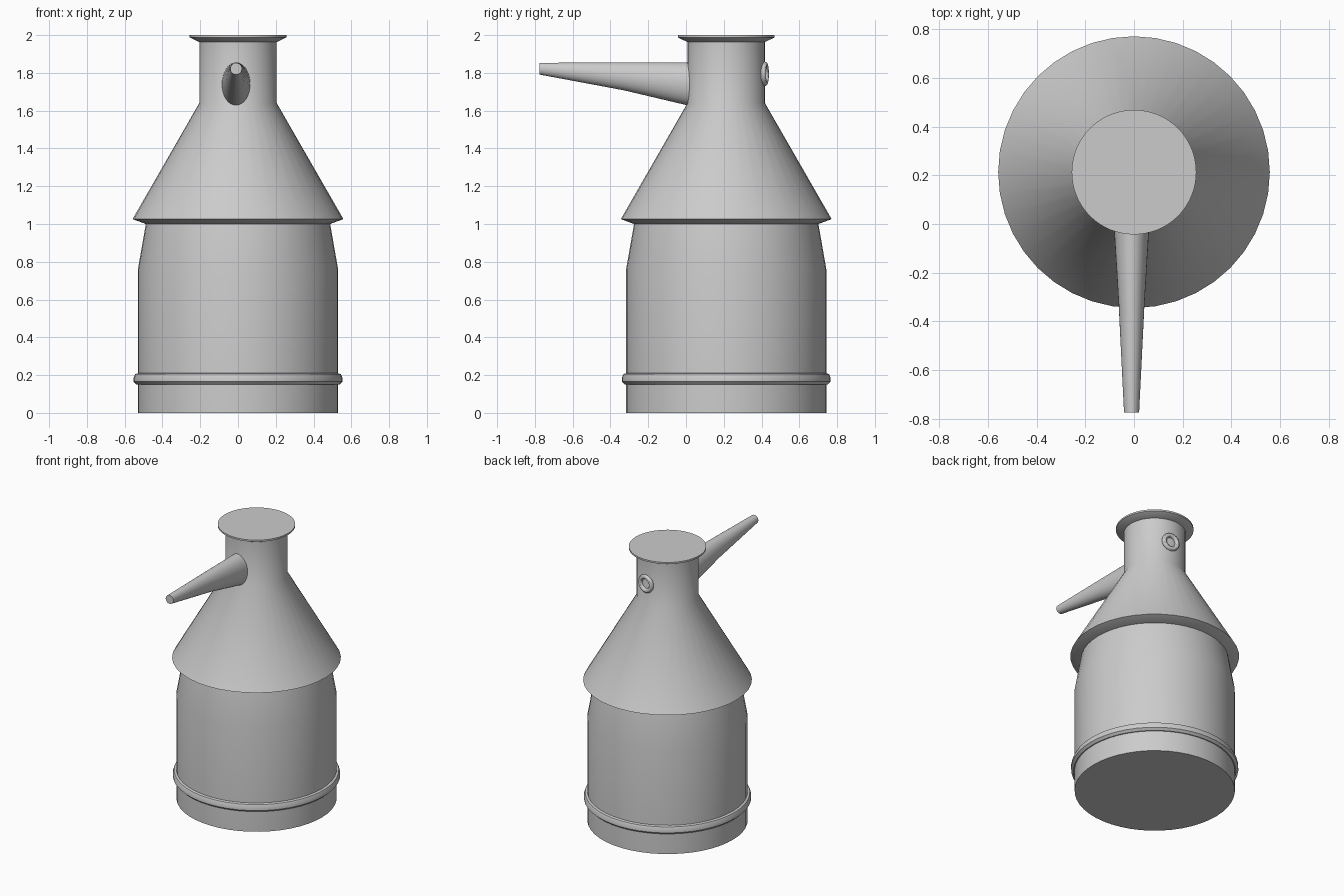
import bpy
import bmesh
import math
from mathutils import Matrix, Vector

cube = bpy.data.objects.get("Cube")
if cube:
    bpy.data.objects.remove(cube, do_unlink=True)

AXIS = Vector((0, 0.213, 0))   # centre line of the can

steel = bpy.data.materials.new("dull_steel")
steel.use_nodes = True
COLOUR = (0.6, 0.6, 0.6, 1)
steel.diffuse_color = COLOUR
steel.node_tree.nodes["Principled BSDF"].inputs["Base Color"].default_value = COLOUR


def loft(name, rings, close_loop=False):
    """Skin a list of vertex rings; cap the ends unless the rings form a loop."""
    bm = bmesh.new()
    rows = [[bm.verts.new(p) for p in ring] for ring in rings]
    pairs = list(zip(rows, rows[1:]))
    if close_loop:
        pairs.append((rows[-1], rows[0]))
    else:
        bm.faces.new(rows[0])
        bm.faces.new(rows[-1])
    for a, b in pairs:
        n = len(a)
        for i in range(n):
            j = (i + 1) % n
            bm.faces.new((a[i], a[j], b[j], b[i]))
    bmesh.ops.recalc_face_normals(bm, faces=bm.faces)
    mesh = bpy.data.meshes.new(name)
    bm.to_mesh(mesh)
    bm.free()
    mesh.materials.append(steel)
    obj = bpy.data.objects.new(name, mesh)
    bpy.context.collection.objects.link(obj)
    bpy.ops.object.select_all(action='DESELECT')
    obj.select_set(True)
    bpy.context.view_layer.objects.active = obj
    bpy.ops.object.shade_smooth_by_angle(angle=math.radians(30))
    return obj


def circle(n):
    return [(math.cos(math.tau * i / n), math.sin(math.tau * i / n)) for i in range(n)]


def lathe(name, profile, sides=32, close_loop=False):
    """Turn a (radius, height) profile around the can's axis."""
    rings = [[AXIS + Vector((r * c, r * s, z)) for c, s in circle(sides)] for r, z in profile]
    return loft(name, rings, close_loop)


# Can body with sloped shoulder
lathe("can_body", [(0.53, 0), (0.53, 0.76), (0.488, 1.0)], 48)

# Rounded band near the foot
lathe("foot_band", [(0.52, 0.15), (0.537, 0.15), (0.553, 0.165), (0.553, 0.185),
                    (0.545, 0.205), (0.53, 0.21), (0.52, 0.21)], 48, True)

# Conical top with overhanging rim, and the straight neck
lathe("cone_and_neck", [(0.488, 1.0), (0.558, 1.026), (0.205, 1.64), (0.205, 1.965)], 40)

# Flared lid
lathe("lid", [(0.205, 1.963), (0.256, 1.988), (0.256, 2.0)], 64)

# Tapered spout, oval at the neck and round at the tip: (y, centre z, half width, half height)
spout = [(-0.775, 1.822, 0.031, 0.031), (-0.33, 1.782, 0.053, 0.074), (0.06, 1.736, 0.077, 0.12)]
loft("spout", [[(-0.01 + w * c, y, z + h * s) for c, s in circle(32)] for y, z, w, h in spout])

# Small ring on the back of the neck, facing outward
turn = Matrix.Rotation(math.radians(-9), 4, 'Z')
MAJOR, TUBE = 0.049, 0.016
rings = []
for c, s in circle(32):
    rings.append([AXIS + turn @ Vector(((MAJOR + TUBE * u) * c, 0.205 + TUBE * v,
                                        1.795 + (MAJOR + TUBE * u) * s)) for u, v in circle(12)])
loft("back_ring", rings, True)
